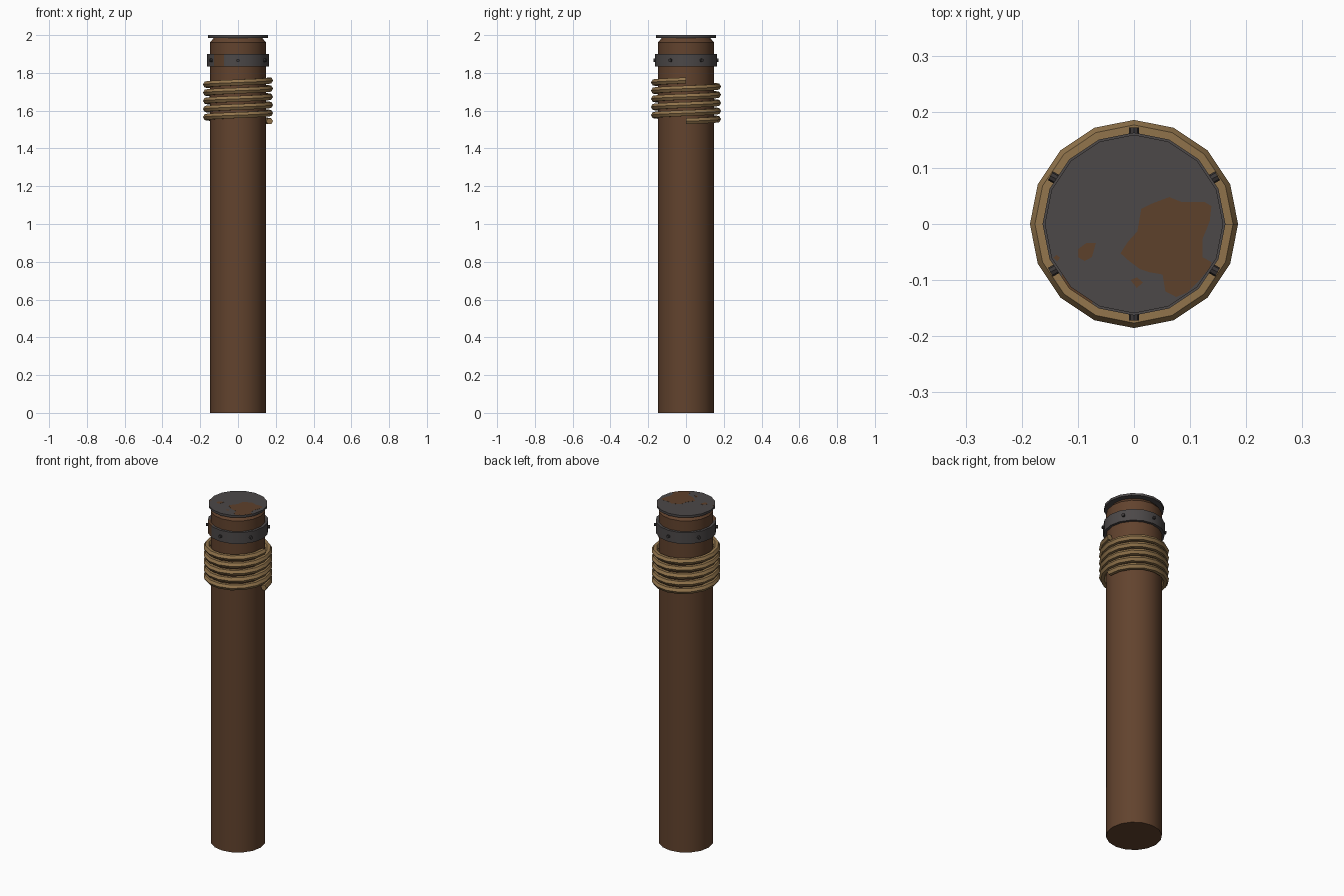
import bpy, bmesh, math
from mathutils import Vector, Matrix

if "Cube" in bpy.data.objects:
    bpy.data.objects.remove(bpy.data.objects["Cube"])


def mat(name, col):
    m = bpy.data.materials.new(name)
    m.diffuse_color = (*col, 1)
    m.use_nodes = True
    m.node_tree.nodes["Principled BSDF"].inputs["Base Color"].default_value = m.diffuse_color
    return m


WOOD = mat("brown wood", (0.122, 0.056, 0.027))
RUST = mat("rust brown", (0.110, 0.052, 0.024))
IRON = mat("dark iron", (0.072, 0.065, 0.065))
BOLT = mat("bolt iron", (0.045, 0.040, 0.040))
ROPE = mat("tan rope", (0.285, 0.175, 0.072))
N = 16


def finish(name, bm, mats, smooth=False):
    bmesh.ops.recalc_face_normals(bm, faces=bm.faces)
    me = bpy.data.meshes.new(name)
    bm.to_mesh(me)
    bm.free()
    ob = bpy.data.objects.new(name, me)
    bpy.context.collection.objects.link(ob)
    for m in mats:
        me.materials.append(m)
    if smooth:
        bpy.ops.object.select_all(action='DESELECT')
        ob.select_set(True)
        bpy.context.view_layer.objects.active = ob
        bpy.ops.object.shade_smooth_by_angle(angle=math.radians(30))
    return ob


def skin(bm, rings, closed=False):
    # bridge successive rings of points, capping the ends unless closed
    vs = [[bm.verts.new(p) for p in r] for r in rings]
    n = len(vs[0])
    for a in range(len(vs) if closed else len(vs) - 1):
        r, s = vs[a], vs[(a + 1) % len(vs)]
        for i in range(n):
            j = (i + 1) % n
            bm.faces.new((r[i], r[j], s[j], s[i]))
    if not closed:
        bm.faces.new(vs[0])
        bm.faces.new(vs[-1])


def circle(r, z):
    return [(r * math.cos(2 * math.pi * i / N), r * math.sin(2 * math.pi * i / N), z)
            for i in range(N)]


# wooden post with a chamfered top
bm = bmesh.new()
skin(bm, [circle(r, z) for r, z in ((0.148, 0), (0.148, 1.962), (0.125, 1.988))])
finish("post", bm, [WOOD], True)

# iron cap plate
bm = bmesh.new()
skin(bm, [circle(0.159, 1.986), circle(0.159, 1.9994)])
finish("cap", bm, [IRON], True)

# iron band, with one rusted stretch at front left
bm = bmesh.new()
skin(bm, [circle(r, z) for r, z in
          ((0.145, 1.833), (0.163, 1.833), (0.163, 1.9), (0.145, 1.9))], True)
for x in (-0.128, -0.074):
    bmesh.ops.bisect_plane(bm, geom=bm.verts[:] + bm.edges[:] + bm.faces[:],
                           plane_co=(x, 0, 0), plane_no=(1, 0, 0))
for f in bm.faces:
    c = f.calc_center_median()
    f.material_index = int(-0.128 < c.x < -0.074 and c.y < 0)
finish("iron_band", bm, [IRON, RUST], True)

# six bolts round the band
bm = bmesh.new()
for k in range(6):
    a = math.radians(30 + 60 * k)
    m = (Matrix.Rotation(a, 4, 'Z') @ Matrix.Translation((0.163, 0, 1.866))
         @ Matrix.Rotation(math.pi / 2, 4, 'Y'))
    bmesh.ops.create_cone(bm, cap_ends=True, segments=8, radius1=0.009,
                          radius2=0.009, depth=0.018, matrix=m)
finish("bolts", bm, [BOLT])

# rope wound five turns
bm = bmesh.new()
rings = []
for i in range(5 * N + 1):
    a = 2 * math.pi * i / N
    z = 1.544 + 0.216 * i / (5 * N)
    ring = []
    for k in range(6):
        b = math.pi * k / 3
        r = 0.1675 + 0.018 * math.cos(b)
        ring.append((r * math.cos(a), r * math.sin(a), z + 0.018 * math.sin(b)))
    rings.append(ring)
skin(bm, rings)
finish("rope", bm, [ROPE], True)

# thin rust patches on the cap
patches = [
    [(.013, .027), (.031, .036), (.063, .048), (.085, .039), (.126, .039), (.138, .032),
     (.135, .005), (.122, -.027), (.122, -.059), (.138, -.068), (.135, -.078),
     (.117, -.1), (.095, -.122), (.075, -.13), (.056, -.12), (.051, -.09), (.028, -.086),
     (.01, -.08), (-.011, -.064), (-.024, -.052), (-.011, -.032), (.006, -.013)],
    [(-.1, -.045), (-.085, -.034), (-.068, -.034), (-.075, -.059), (-.088, -.066), (-.1, -.059)],
    [(-.006, -.1), (.005, -.095), (.016, -.104), (.005, -.114)],
    [(-.144, -.06), (-.138, -.055), (-.132, -.06), (-.137, -.067)],
]
bm = bmesh.new()
for p in patches:
    skin(bm, [[(x, y, 1.998) for x, y in p], [(x, y, 2.0) for x, y in p]])
finish("cap_rust", bm, [RUST])
